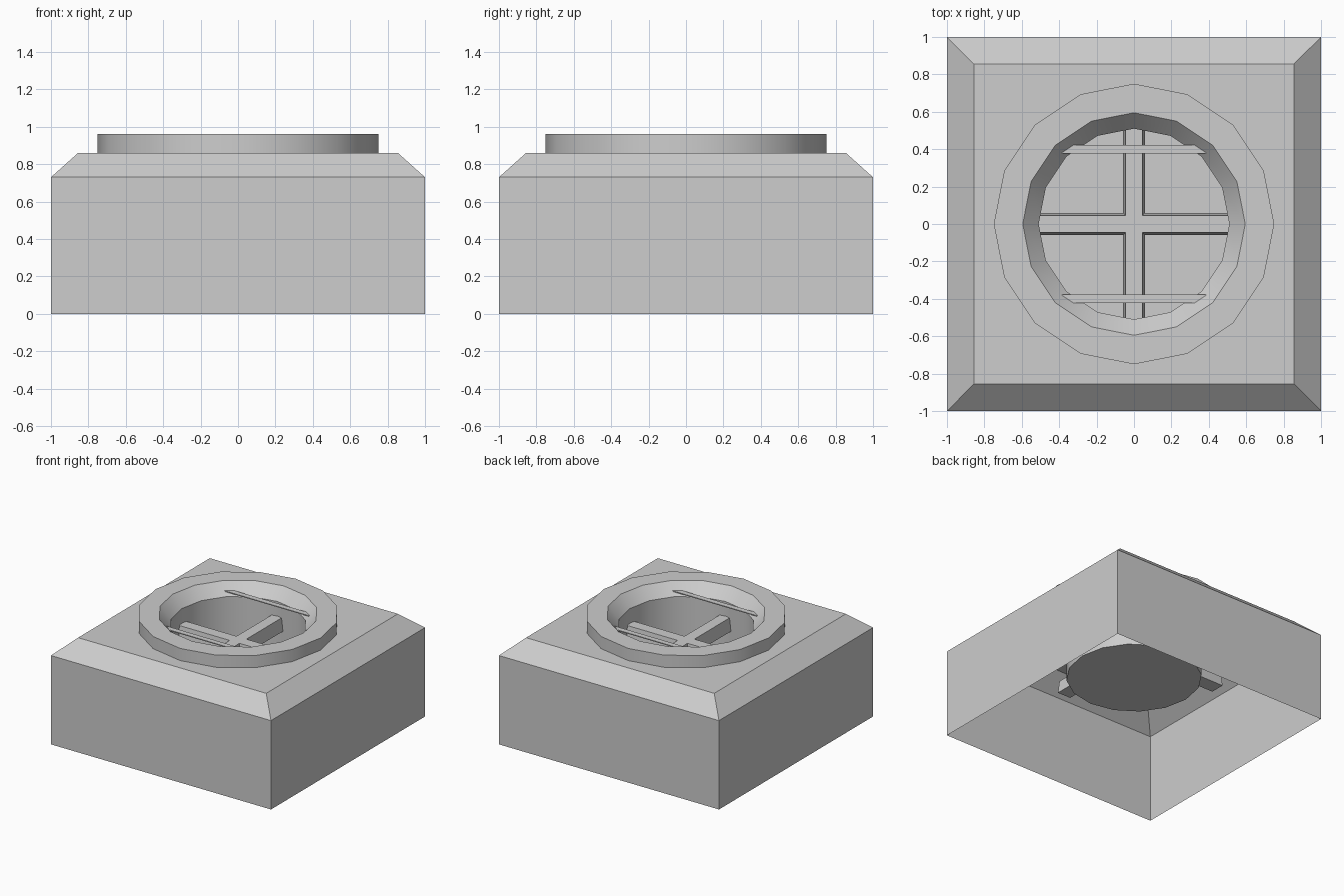
import bpy, bmesh, math

SIDES = 16

cube = bpy.data.objects.get("Cube")
if cube:
    bpy.data.objects.remove(cube, do_unlink=True)

grey = bpy.data.materials.new("light_grey")
grey.use_nodes = True
colour = (0.61, 0.61, 0.61, 1)
grey.diffuse_color = colour
grey.node_tree.nodes["Principled BSDF"].inputs["Base Color"].default_value = colour


def finish(name, bm):
    """Turn a bmesh into a named, smooth-by-angle object."""
    mesh = bpy.data.meshes.new(name)
    bm.to_mesh(mesh)
    bm.free()
    mesh.materials.append(grey)
    obj = bpy.data.objects.new(name, mesh)
    bpy.context.collection.objects.link(obj)
    bpy.ops.object.select_all(action="DESELECT")
    obj.select_set(True)
    bpy.context.view_layer.objects.active = obj
    bpy.ops.object.shade_smooth_by_angle(angle=math.radians(30))
    return obj


def loft(name, profile, cap=False):
    """Skin rings of (size, height, is_square), going from outside to inside."""
    bm = bmesh.new()
    rings = []
    for size, z, square in profile:
        ring = []
        for i in range(SIDES):
            a = math.tau * i / SIDES
            c, s = math.cos(a), math.sin(a)
            r = size / max(abs(c), abs(s)) if square else size
            ring.append(bm.verts.new((r * c, r * s, z)))
        rings.append(ring)
    for low, high in zip(rings, rings[1:]):
        for i in range(SIDES):
            j = (i + 1) % SIDES
            bm.faces.new((low[i], low[j], high[j], high[i]))
    if cap:
        bm.faces.new(rings[-1])
    return finish(name, bm)


def bar(name, length, y, z_low, z_high, half_low, half_high, turn=0):
    """Bar along x with a tapered cross-section."""
    bm = bmesh.new()
    bmesh.ops.create_cube(bm, size=2)
    for v in bm.verts:
        top = v.co.z > 0
        v.co.x *= length
        v.co.y = y + v.co.y * (half_high if top else half_low)
        v.co.z = z_high if top else z_low
    obj = finish(name, bm)
    obj.rotation_euler.z = turn
    return obj


# Hollow square housing, open underneath, with a sloped shoulder
loft("housing", [(1, 0, True), (1, 0.73, True), (0.855, 0.86, True),
                 (0.51, 0.86, False)])

# Raised collar running into the round well and its floor
loft("collar_and_well", [(0.75, 0.86, False), (0.75, 0.96, False),
                         (0.595, 0.96, False), (0.51, 0.865, False),
                         (0.51, 0.43, False)], cap=True)

# Crossed bars inside the well
for name, turn in (("cross_bar_wide", 0), ("cross_bar_deep", math.pi / 2)):
    bar(name, 0.82, 0, 0.64, 0.745, 0.06, 0.045, turn)

# Thin strips near the rim
for name, y in (("front_strip", -0.4), ("back_strip", 0.4)):
    bar(name, 0.4, y, 0.893, 0.9, 0.022, 0.022)
